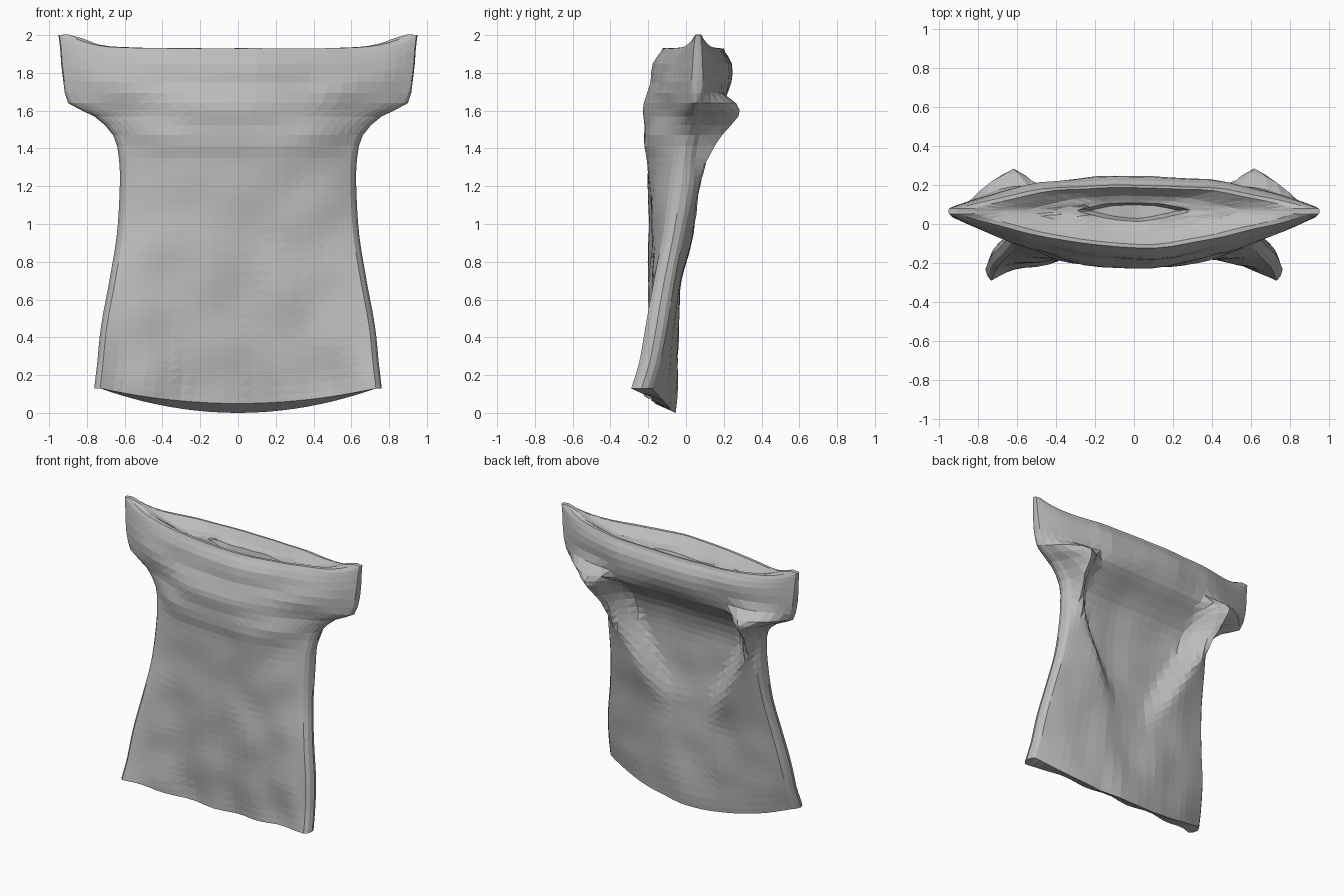
import bpy, bmesh, math
from mathutils import Vector, noise

cube = bpy.data.objects.get("Cube")
if cube:
    bpy.data.objects.remove(cube, do_unlink=True)

# Grey cloth material
cloth = bpy.data.materials.new("grey cloth")
cloth.use_nodes = True
grey = (0.5, 0.5, 0.5, 1)
cloth.diffuse_color = grey
cloth.node_tree.nodes["Principled BSDF"].inputs["Base Color"].default_value = grey

# Cross-sections: height, half width, front middle, front edge, back edge, back middle, flap crest
sections = [Vector(s) for s in (
    (.05, .73, -.16, -.29, -.18, -.06, -.08),
    (.20, .715, -.17, -.25, -.14, -.05, -.06),
    (.45, .695, -.18, -.215, -.10, -.05, -.04),
    (.70, .65, -.19, -.17, -.06, -.05, -.02),
    (.95, .61, -.19, -.12, -.01, -.06, .03),
    (1.2, .595, -.20, -.09, .04, -.06, .075),
    (1.35, .60, -.21, -.07, .05, -.04, .12),
    (1.47, .63, -.225, -.045, .07, .01, .19),
    (1.57, .73, -.225, -.01, .08, .11, .28),
    (1.64, .87, -.215, .02, .085, .19, .28),
    (1.75, .92, -.19, .03, .09, .24, .22),
    (1.85, .935, -.165, .04, .085, .245, .2),
    (1.91, .945, -.125, .05, .08, .21, .2))]
COLS = 24
SIDE = (.2, .5, .8)


def smoothstep(a, b, v):
    t = min(1, max(0, (v - a) / (b - a)))
    return t * t * (3 - 2 * t)


def mix(a, b, t):
    return a + (b - a) * t


def crumple(x, z, seed):
    return noise.noise(Vector((x * 4, seed, z * 4))) * .016


def ring_points(s):
    """One closed loop of the garment: front sheet, side, back sheet, side."""
    z, w, fc, fe, be, bc, crest = s
    low, high = 1 - smoothstep(.05, .5, z), smoothstep(1.62, 1.74, z)
    rim = smoothstep(1.7, 1.91, z)
    peak = mix(.25, .61, smoothstep(.6, 1.55, z))
    front, back = [], []
    for i in range(COLS + 1):
        t = 2 * i / COLS - 1
        u = .5 * (math.sin(math.pi / 2 * t) + t)
        x, a = u * w, abs(u)
        lift = rim * .09 * a ** 8
        inner = 1 - a ** 6
        # Soft hanging folds below, curved creases across the chest
        folds = .01 * math.sin(17 * x + 2 * z) * (1 - smoothstep(.3, 1, z))
        folds += .008 * math.sin(26 * (z - .25 * x * x)) * smoothstep(1.3, 1.5, z) * (1 - rim)
        power = mix(2.8, 1.9, smoothstep(1.45, 1.65, z))
        yf = mix(fc, fe, a ** power) + (folds + crumple(x, z, 1)) * inner
        front.append(Vector((x, yf, z + low * .08 * a * a + lift)))
        # Back sheet is recessed between two side flaps
        if abs(x) < peak:
            yb = mix(bc, crest, smoothstep(peak - .17, peak, abs(x)))
        else:
            yb = mix(crest, be, ((abs(x) - peak) / (w - peak)) ** 1.6)
        yb = mix(yb, mix(bc, be, a ** 2.2), high) + crumple(x, z, 7) * inner
        back.append(Vector((x, yb, z + low * (.13 * a * a - .05) + lift)))
    back.reverse()

    # Rounded sides
    def side(p, q, out):
        return [p.lerp(q, t) + Vector((out * 4 * t * (1 - t), 0, 0)) for t in SIDE]

    bulge = .025 * (1 - high) + .006
    return front + side(front[-1], back[0], bulge) + back + side(back[-1], front[0], -bulge)


def spline(p0, p1, p2, p3, t):
    return .5 * (2 * p1 + (p2 - p0) * t + (2 * p0 - 5 * p1 + 4 * p2 - p3) * t * t
                 + (3 * p1 - p0 - 3 * p2 + p3) * t ** 3)


# Levels between the sections
levels = []
for i in range(len(sections) - 1):
    quad = [sections[min(max(i + k, 0), len(sections) - 1)] for k in (-1, 0, 1, 2)]
    steps = max(2, round((sections[i + 1][0] - sections[i][0]) / .05))
    levels += [spline(*quad, k / steps) for k in range(steps)]
levels.append(sections[-1])
rings = [ring_points(s) for s in levels]

# Dished top: the rim rolls over, then sinks to a hollow in the middle
edge = rings[-1]
for scale, rise in ((.95, .02), (.86, .02), (.72, -.005), (.55, -.035), (.4, -.05), (.28, -.06), (.2, -.12)):
    loop = []
    for p in edge:
        x, y = p.x * mix(1, scale, .97), .07 + (p.y - .07) * scale
        wave = 2 * crumple(x * 1.5, y * 2, 3) * (1 - scale)
        loop.append(Vector((x, y, 1.91 + (p.z - 1.91) * scale ** 4 + rise + wave)))
    rings.append(loop)

# Skin the loops and close both ends
bm = bmesh.new()
rows = [[bm.verts.new(p) for p in ring] for ring in rings]
count = len(rows[0])
for a, b in zip(rows, rows[1:]):
    for j in range(count):
        k = (j + 1) % count
        bm.faces.new((a[j], a[k], b[k], b[j]))
n = len(SIDE)
for row in (rows[0], rows[-1]):
    back_start = COLS + 1 + n
    for j in range(COLS):
        j2 = back_start + COLS - j
        bm.faces.new((row[j], row[j + 1], row[j2 - 1], row[j2]))
    # Small caps at the two side ends
    bm.faces.new(row[COLS:back_start + 1])
    bm.faces.new(row[back_start + COLS:] + [row[0]])

bmesh.ops.triangulate(bm, faces=bm.faces[:])
bmesh.ops.recalc_face_normals(bm, faces=bm.faces[:])
# Rest the hem on the ground
low = min(v.co.z for v in bm.verts)
bmesh.ops.translate(bm, verts=bm.verts[:], vec=(0, 0, -low))

mesh = bpy.data.meshes.new("draped_shirt")
bm.to_mesh(mesh)
bm.free()
mesh.materials.append(cloth)
shirt = bpy.data.objects.new("draped_shirt", mesh)
bpy.context.collection.objects.link(shirt)
